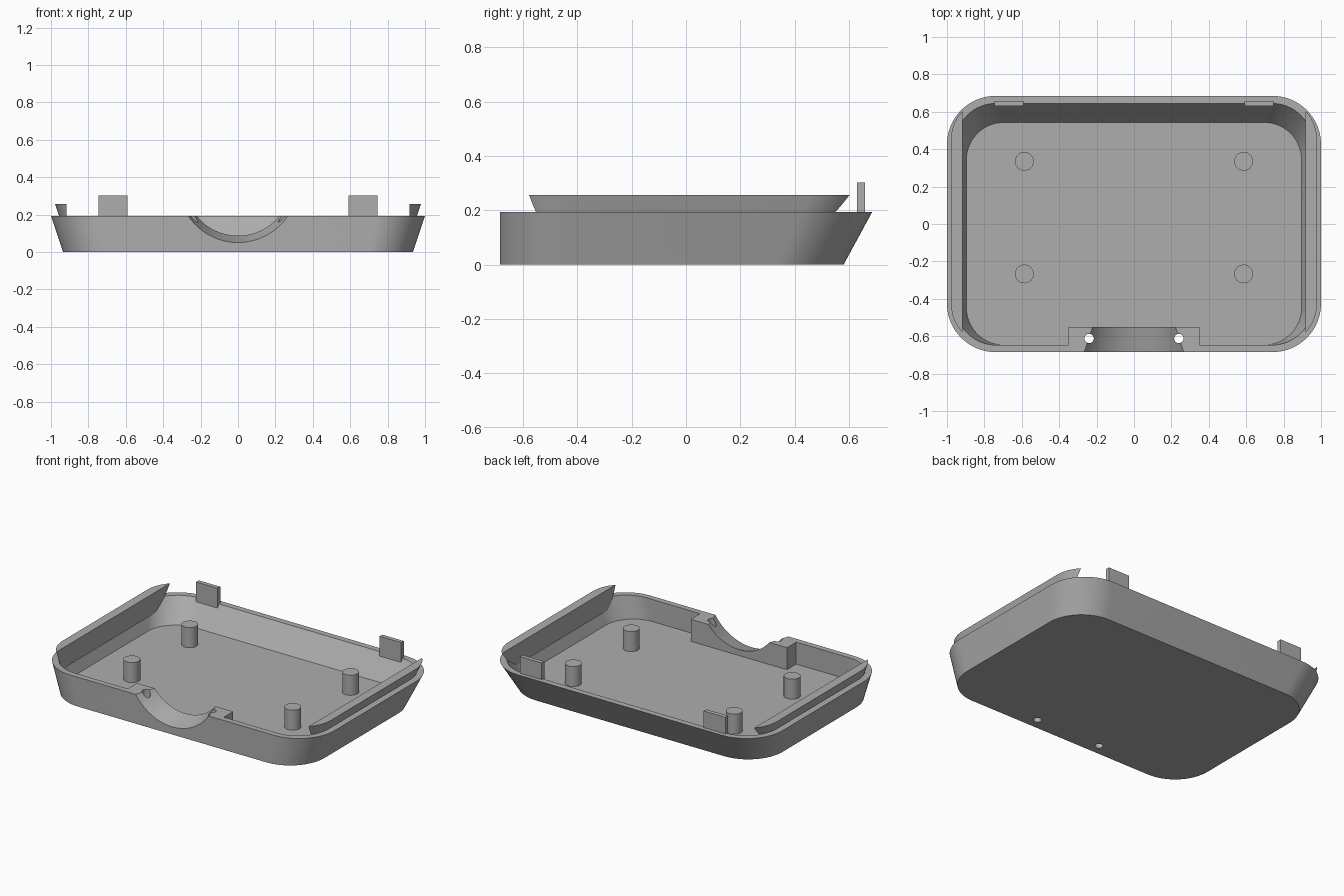
import bpy, bmesh, math
from mathutils import Matrix

old = bpy.data.objects.get("Cube")
if old:
    bpy.data.objects.remove(old, do_unlink=True)

GREY = (0.42, 0.42, 0.42, 1)
mat = bpy.data.materials.new("matte grey plastic")
mat.use_nodes = True
mat.diffuse_color = GREY
mat.node_tree.nodes["Principled BSDF"].inputs["Base Color"].default_value = GREY

RIM, FLOOR, LIP_TOP = 0.193, 0.048, 0.257


def finish(name, bm):
    bmesh.ops.recalc_face_normals(bm, faces=bm.faces)
    mesh = bpy.data.meshes.new(name)
    bm.to_mesh(mesh)
    bm.free()
    mesh.materials.append(mat)
    ob = bpy.data.objects.new(name, mesh)
    bpy.context.collection.objects.link(ob)
    return ob


def ring(bm, half_x, front, back, r, z, steps=16):
    """Rounded rectangle of vertices at height z."""
    pts = []
    corners = [(1, back), (-1, back), (-1, front), (1, front)]
    for i, (sx, y) in enumerate(corners):
        cx, cy = sx * (half_x - r), y - r if y > 0 else y + r
        for k in range(steps + 1):
            a = math.pi / 2 * (i + k / steps)
            pts.append(bm.verts.new((cx + r * math.cos(a), cy + r * math.sin(a), z)))
    return pts


def loft(name, sections):
    """Closed solid through a list of rounded rectangles."""
    bm = bmesh.new()
    rings = [ring(bm, *s) for s in sections]
    for a, b in zip(rings, rings[1:]):
        n = len(a)
        for i in range(n):
            j = (i + 1) % n
            bm.faces.new((a[i], a[j], b[j], b[i]))
    bm.faces.new(rings[0])
    bm.faces.new(rings[-1])
    return finish(name, bm)


def box(name, x, y, z):
    bm = bmesh.new()
    size = [b - a for a, b in (x, y, z)]
    mid = [(a + b) / 2 for a, b in (x, y, z)]
    bmesh.ops.create_cube(bm, size=1, matrix=Matrix.Translation(mid) @ Matrix.Diagonal((*size, 1)))
    return finish(name, bm)


def cylinder(name, r1, r2, depth, loc, rot=None, sides=32):
    bm = bmesh.new()
    bmesh.ops.create_cone(bm, cap_ends=True, segments=sides, radius1=r1, radius2=r2, depth=depth,
                          matrix=Matrix.Translation(loc) @ (rot or Matrix()))
    return finish(name, bm)


def boolean(ob, tool, operation):
    mod = ob.modifiers.new("cut", "BOOLEAN")
    mod.operation, mod.solver, mod.object = operation, "EXACT", tool
    bpy.context.view_layer.objects.active = ob
    bpy.ops.object.modifier_apply(modifier=mod.name)
    bpy.data.objects.remove(tool, do_unlink=True)


# Hollow tray: upright front wall, the other walls flare outward
tray = loft("tray", [
    (0.935, -0.685, 0.58, 0.25, 0),
    (1.0, -0.685, 0.685, 0.26, RIM),
    (0.957, -0.647, 0.645, 0.22, RIM),
    (0.896, -0.647, 0.543, 0.2, FLOOR),
])

# Thick block at the front with a round cable notch and two tie holes
boolean(tray, box("block", (-0.35, 0.35), (-0.67, -0.55), (0.02, RIM)), "UNION")
Y_AXIS = Matrix.Rotation(-math.pi / 2, 4, "X")
boolean(tray, cylinder("notch_cutter", 0.333, 0.271, 0.23, (0, -0.62, 0.37), Y_AXIS, 96), "DIFFERENCE")
for s in (-1, 1):
    boolean(tray, cylinder("hole_cutter", 0.025, 0.025, 0.6, (s * 0.24, -0.612, 0.1)), "DIFFERENCE")

# Flared side lips: the cavity outline carried upward, kept only at the sides
for side, s in (("left", 1), ("right", -1)):
    lip = loft(side + "_lip", [
        (0.928, -0.647, 0.594, 0.21, 0.12),
        (0.957, -0.647, 0.645, 0.22, RIM),
        (0.978, -0.647, 0.672, 0.22, LIP_TOP),
    ])
    boolean(lip, box("lip_cutter", sorted((-1.5 * s, 0.918 * s)), (-1, 1), (-1, 1)), "DIFFERENCE")

    # Upright clip tabs on the back wall
    box(side + "_back_tab", sorted((0.59 * s, 0.747 * s)), (0.63, 0.658), (0.15, 0.302))

    # Mounting posts
    for place, y in (("front", -0.267), ("back", 0.335)):
        cylinder(f"{side}_{place}_post", 0.05, 0.05, 0.15, (0.586 * s, y, 0.105))

# Smooth the rounded walls, keep the edges crisp
for ob in bpy.context.scene.objects:
    if ob.type == "MESH" and mat.name in ob.data.materials:
        bpy.ops.object.select_all(action="DESELECT")
        ob.select_set(True)
        bpy.context.view_layer.objects.active = ob
        bpy.ops.object.shade_smooth_by_angle(angle=math.radians(30))
